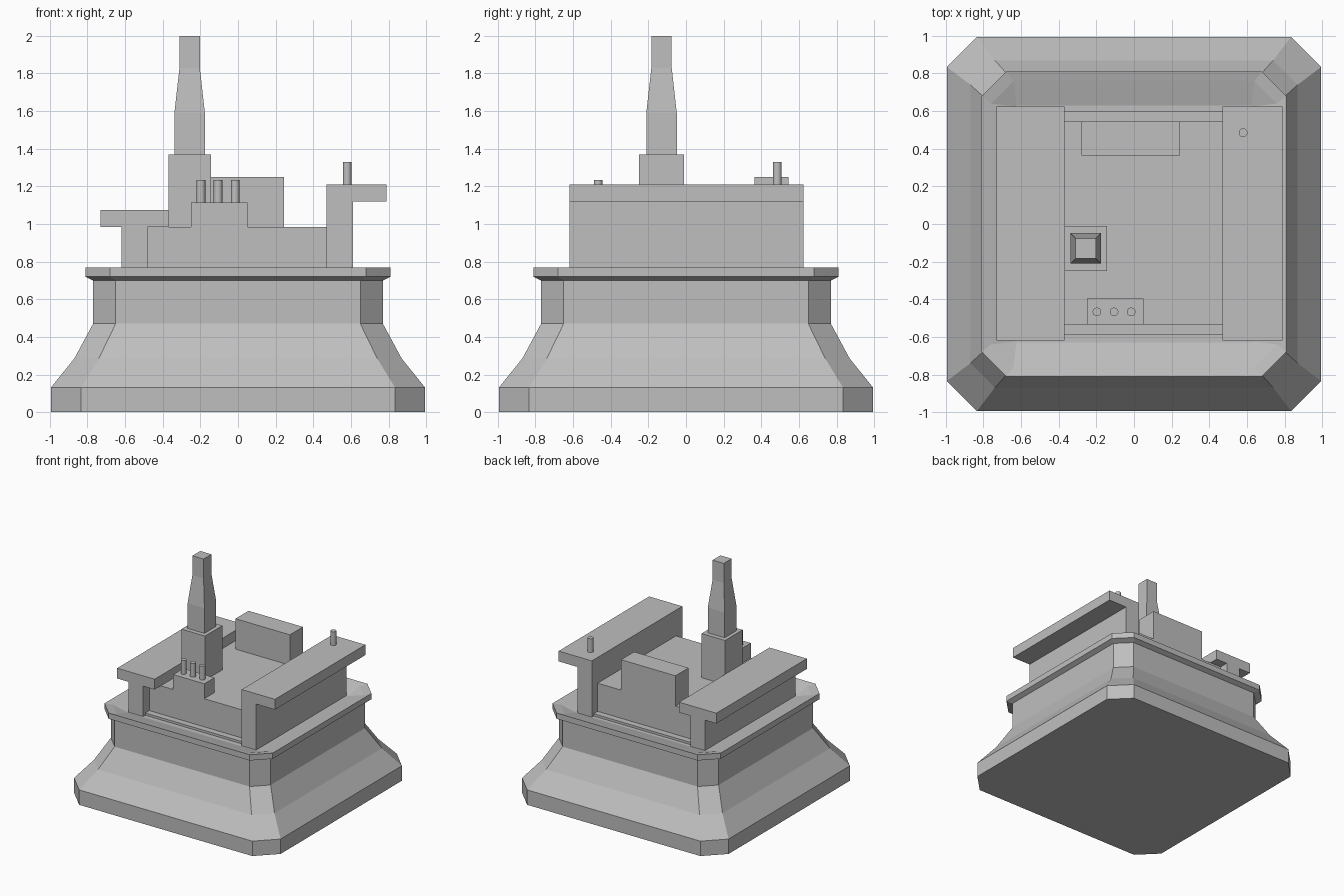
import bpy, bmesh

cube = bpy.data.objects.get("Cube")
if cube:
    bpy.data.objects.remove(cube, do_unlink=True)

grey = bpy.data.materials.new("plain grey")
grey.use_nodes = True
colour = (0.52, 0.52, 0.52, 1)
grey.diffuse_color = colour
grey.node_tree.nodes["Principled BSDF"].inputs["Base Color"].default_value = colour


def finish(name, bm):
    bmesh.ops.recalc_face_normals(bm, faces=bm.faces)
    mesh = bpy.data.meshes.new(name)
    bm.to_mesh(mesh)
    bm.free()
    mesh.materials.append(grey)
    obj = bpy.data.objects.new(name, mesh)
    bpy.context.collection.objects.link(obj)
    return obj


def loft(name, rings):
    """Join matching rings of points into a closed solid."""
    bm = bmesh.new()
    loops = [[bm.verts.new(p) for p in ring] for ring in rings]
    n = len(loops[0])
    for a, b in zip(loops, loops[1:]):
        for i in range(n):
            j = (i + 1) % n
            bm.faces.new((a[i], a[j], b[j], b[i]))
    bm.faces.new(loops[0][::-1])
    bm.faces.new(loops[-1])
    return finish(name, bm)


def octagon(half, flat, z):
    """Square outline with cut corners."""
    h, f = half, flat
    return [(x, y, z) for x, y in ((f, -h), (h, -f), (h, f), (f, h),
                                   (-f, h), (-h, f), (-h, -f), (-f, -h))]


def square(cx, cy, half, z):
    return [(cx + sx * half, cy + sy * half, z)
            for sx, sy in ((-1, -1), (1, -1), (1, 1), (-1, 1))]


def box(name, x, y, z):
    return loft(name, [[(x[0], y[0], h), (x[1], y[0], h),
                        (x[1], y[1], h), (x[0], y[1], h)] for h in z])


def post(name, x, y, z, radius=0.023):
    obj = bpy.ops.mesh.primitive_cylinder_add(
        vertices=16, radius=radius, depth=z[1] - z[0],
        location=(x, y, (z[0] + z[1]) / 2))
    obj = bpy.context.object
    obj.name = name
    obj.data.materials.append(grey)
    bpy.ops.object.shade_smooth_by_angle()


# Flared hull with a rim that slopes inward to the floor
hull = [(0.995, 0.835, 0), (0.995, 0.835, 0.13), (0.87, 0.74, 0.285),
        (0.77, 0.65, 0.47), (0.77, 0.65, 0.70), (0.81, 0.68, 0.72),
        (0.81, 0.68, 0.77), (0.76, 0.64, 0.757), (0.63, 0.625, 0.72)]
loft("hull", [octagon(*ring) for ring in hull])

# Deck block on a low ledge
box("deck_ledge", (-0.48, 0.47), (-0.59, 0.6), (0.71, 0.74))
box("deck", (-0.48, 0.47), (-0.535, 0.545), (0.71, 0.985))

# Side walls with overhanging roofs
ends = (-0.62, 0.625)
box("right_wall", (-0.62, -0.48), ends, (0.71, 0.985))
box("right_roof", (-0.73, -0.37), ends, (0.985, 1.075))
box("left_wall", (0.47, 0.61), ends, (0.71, 1.12))
box("left_roof", (0.47, 0.79), ends, (1.12, 1.21))
post("left_roof_post", 0.58, 0.485, (1.2, 1.33))

# Rear block
box("rear_block", (-0.28, 0.245), (0.365, 0.545), (0.985, 1.25))

# Front block with three pipes
box("front_block", (-0.25, 0.05), (-0.535, -0.395), (0.985, 1.115))
for i in range(3):
    post(f"front_pipe_{i + 1}", -0.197 + 0.091 * i, -0.467, (1.1, 1.235))

# Tapered tower on its base
box("tower_base", (-0.37, -0.143), (-0.25, -0.01), (0.985, 1.37))
taper = [(0.081, 1.37), (0.081, 1.59), (0.054, 1.83), (0.054, 2.0)]
loft("tower", [square(-0.257, -0.13, half, z) for half, z in taper])
